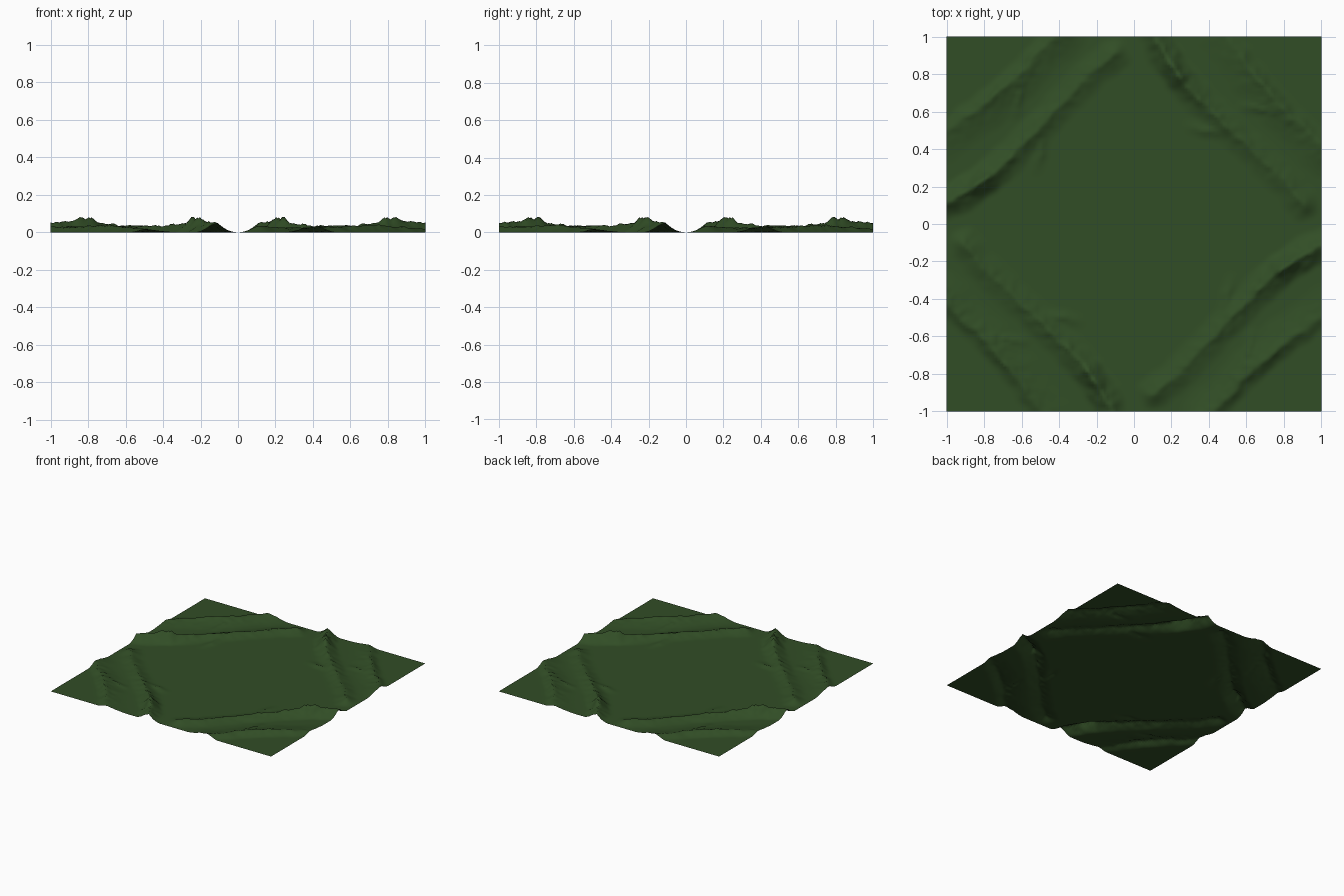
import bpy, bmesh, math
from mathutils import Vector, noise

cube = bpy.data.objects.get("Cube")
if cube:
    bpy.data.objects.remove(cube, do_unlink=True)

GRID = 128  # cells along each side

# Ridge crests of one quadrant as (x, y, height); the other three are its quarter turns.
# Each ridge: crest points, inner slope width, outer slope width
RIDGES = [
    # main ridge
    ([(0.10, 1.03, .050), (0.16, 0.91, .062), (0.22, 0.82, .090), (0.28, 0.74, .055),
      (0.39, 0.63, .038), (0.51, 0.51, .035), (0.64, 0.39, .028), (0.75, 0.28, .026),
      (0.85, 0.18, .032), (0.90, 0.11, .036), (0.93, 0.07, .000)], .095, .095),
    # outer ridge, gentle inside and steep outside
    ([(0.46, 1.03, .016), (0.56, 0.92, .026), (0.65, 0.79, .036), (0.73, 0.70, .040),
      (0.83, 0.59, .036), (0.92, 0.51, .030), (1.03, 0.39, .036)], .15, .065),
    # low spurs
    ([(0.30, 0.52, .004), (0.38, 0.50, .014), (0.50, 0.49, .016)], .05, .05),
    ([(0.60, 0.63, .008), (0.70, 0.61, .020), (0.79, 0.60, .028)], .05, .05),
    ([(0.64, 0.72, .014), (0.74, 0.67, .036)], .05, .05),
]


def ridge_height(p, a, b, inner, outer):
    """Height at p of the ridge piece with its crest from a to b."""
    pa, pb = Vector(a[:2]), Vector(b[:2])
    d = pb - pa
    t = max(0.0, min(1.0, (p - pa).dot(d) / d.length_squared))
    off = p - (pa + d * t)
    width = outer if off.x + off.y > 0 else inner
    s = off.length / width
    if s >= 1:
        return 0.0
    return (a[2] + (b[2] - a[2]) * t) * (1 - s) ** 1.5


def terrain_height(x, y):
    # Turn the point into the first quadrant
    while not (x >= 0 and y > 0):
        if x == 0 and y == 0:
            return 0.0
        x, y = -y, x
    p = Vector((x, y))
    # Ragged crest lines
    wob = noise.noise_vector(Vector((x * 14, y * 14, 3.0)))
    q = p + Vector((wob.x, wob.y)) * 0.014
    h = 0.0
    for pts, inner, outer in RIDGES:
        for a, b in zip(pts, pts[1:]):
            h = max(h, ridge_height(q, a, b, inner, outer))
    rough = noise.noise(Vector((x * 30, y * 30, 7.0)))
    return h * (1 + 0.22 * rough)


# Ground colour
grass = bpy.data.materials.new("dark_green")
grass.use_nodes = True
colour = (0.031, 0.075, 0.019, 1)
grass.diffuse_color = colour
bsdf = grass.node_tree.nodes["Principled BSDF"]
bsdf.inputs["Base Color"].default_value = colour
bsdf.inputs["Roughness"].default_value = 0.9

# Terrain sheet raised into ridges
bm = bmesh.new()
bmesh.ops.create_grid(bm, x_segments=GRID, y_segments=GRID, size=1.0)
for v in bm.verts:
    v.co.z = terrain_height(round(v.co.x, 5), round(v.co.y, 5))
low = min(v.co.z for v in bm.verts)
for v in bm.verts:
    v.co.z -= low
for f in bm.faces:
    f.smooth = True
mesh = bpy.data.meshes.new("terrain")
bm.to_mesh(mesh)
bm.free()
mesh.materials.append(grass)
terrain = bpy.data.objects.new("terrain", mesh)
bpy.context.collection.objects.link(terrain)
